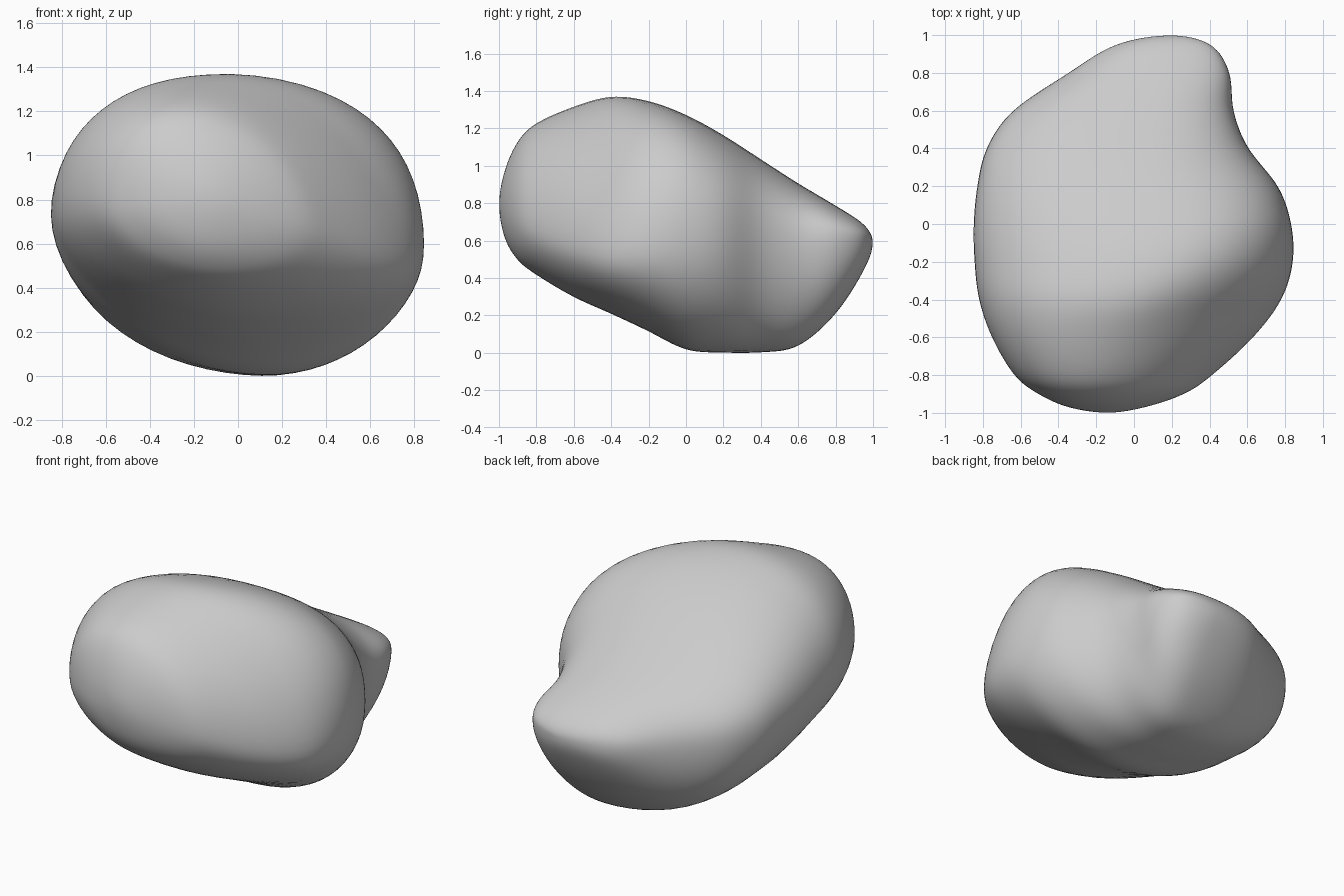
import bpy
import bmesh
import math

cube = bpy.data.objects.get("Cube")
if cube:
    bpy.data.objects.remove(cube)

RING_POINTS = 64
STEPS = 8

# Cross-sections from front to back:
# y, low x and its z, high x and its z, top z and its x, bottom z and its x
SECTIONS = [
    (-1, -.14, .8, -.14, .8, .8, -.14, .8, -.14),
    (-.97, -.35, .8, .06, .77, .98, -.16, .62, -.13),
    (-.9, -.51, .8, .27, .72, 1.14, -.2, .5, -.1),
    (-.8, -.64, .79, .42, .66, 1.24, -.2, .42, -.06),
    (-.6, -.76, .78, .64, .58, 1.33, -.15, .3, 0),
    (-.4, -.83, .76, .79, .54, 1.385, -.04, .21, .05),
    (-.2, -.855, .74, .85, .57, 1.36, .08, .115, .1),
    (0, -.86, .72, .84, .6, 1.285, .12, .015, .12),
    (.2, -.84, .7, .77, .62, 1.175, .08, 0, .13),
    (.4, -.79, .66, .61, .61, 1.045, .02, .002, .13),
    (.6, -.65, .62, .53, .6, .915, .02, .035, .16),
    (.8, -.35, .58, .51, .62, .795, .1, .21, .2),
    (.95, -.1, .58, .41, .62, .695, .18, .445, .21),
    (1, .2, .6, .2, .6, .6, .2, .6, .2),
]


def phantom(pole, neighbour):
    """Row beyond a pole, reflected so that the end closes as a round cap."""
    row = [2 * p - n for p, n in zip(pole, neighbour)]
    row[0] = neighbour[0]
    return row


def catmull(a, b, c, d, t):
    return 0.5 * (2 * b + (c - a) * t + (2 * a - 5 * b + 4 * c - d) * t * t
                  + (3 * b - a - 3 * c + d) * t ** 3)


def fullness(y, right, upper):
    """Superellipse power: the upper right flattens to a slope at the front."""
    if upper:
        return max(1.8, 2.4 + 1.3 * min(0, y)) if right else 2.3
    if right:
        return 2.05
    return 1.8 + 0.3 * min(1, max(0, 2 * y))


def ring(row):
    """Lopsided superellipse through the four extreme points of a section."""
    y, xl, zl, xr, zr, zt, xt, zb, xb = row
    points = []
    for i in range(RING_POINTS):
        angle = math.tau * i / RING_POINTS
        c, s = math.cos(angle), math.sin(angle)
        side_x, side_z = (xr, zr) if c >= 0 else (xl, zl)
        cap_x, cap_z = (xt, zt) if s >= 0 else (xb, zb)
        power = fullness(y, c >= 0, s >= 0)
        u, v = abs(c) ** (2 / power), abs(s) ** (2 / power)
        # Blend the centre so that the quarter arcs meet at the extremes
        points.append((cap_x + (side_x - cap_x) * u, y,
                       side_z + (cap_z - side_z) * v))
    return points


# Stone body: a smooth loft through the sections
rows = [phantom(SECTIONS[0], SECTIONS[1]), *SECTIONS,
        phantom(SECTIONS[-1], SECTIONS[-2])]
bm = bmesh.new()
rings = []
for k in range(len(SECTIONS) - 1):
    for step in range(STEPS):
        t = step / STEPS
        row = [catmull(*values, t) for values in zip(*rows[k:k + 4])]
        rings.append([bm.verts.new(p) for p in ring(row)])
rings.append([bm.verts.new(p) for p in ring(SECTIONS[-1])])

for first, second in zip(rings, rings[1:]):
    for i in range(RING_POINTS):
        j = (i + 1) % RING_POINTS
        bm.faces.new((first[i], first[j], second[j], second[i]))

# Close the poles and soften the loft
bmesh.ops.remove_doubles(bm, verts=bm.verts, dist=0.0005)
for _ in range(10):
    bmesh.ops.smooth_vert(bm, verts=bm.verts, factor=0.5, use_axis_x=True,
                          use_axis_y=True, use_axis_z=True)
bmesh.ops.recalc_face_normals(bm, faces=bm.faces)
for face in bm.faces:
    face.smooth = True

# Settle the stone on the ground
lowest = min(v.co.z for v in bm.verts)
bmesh.ops.translate(bm, verts=bm.verts, vec=(0, 0, -lowest))

mesh = bpy.data.meshes.new("boulder")
bm.to_mesh(mesh)
bm.free()
boulder = bpy.data.objects.new("boulder", mesh)
bpy.context.collection.objects.link(boulder)

# Plain grey stone
stone = bpy.data.materials.new("stone_grey")
stone.use_nodes = True
grey = (0.6, 0.6, 0.6, 1)
stone.diffuse_color = grey
stone.node_tree.nodes["Principled BSDF"].inputs["Base Color"].default_value = grey
mesh.materials.append(stone)
